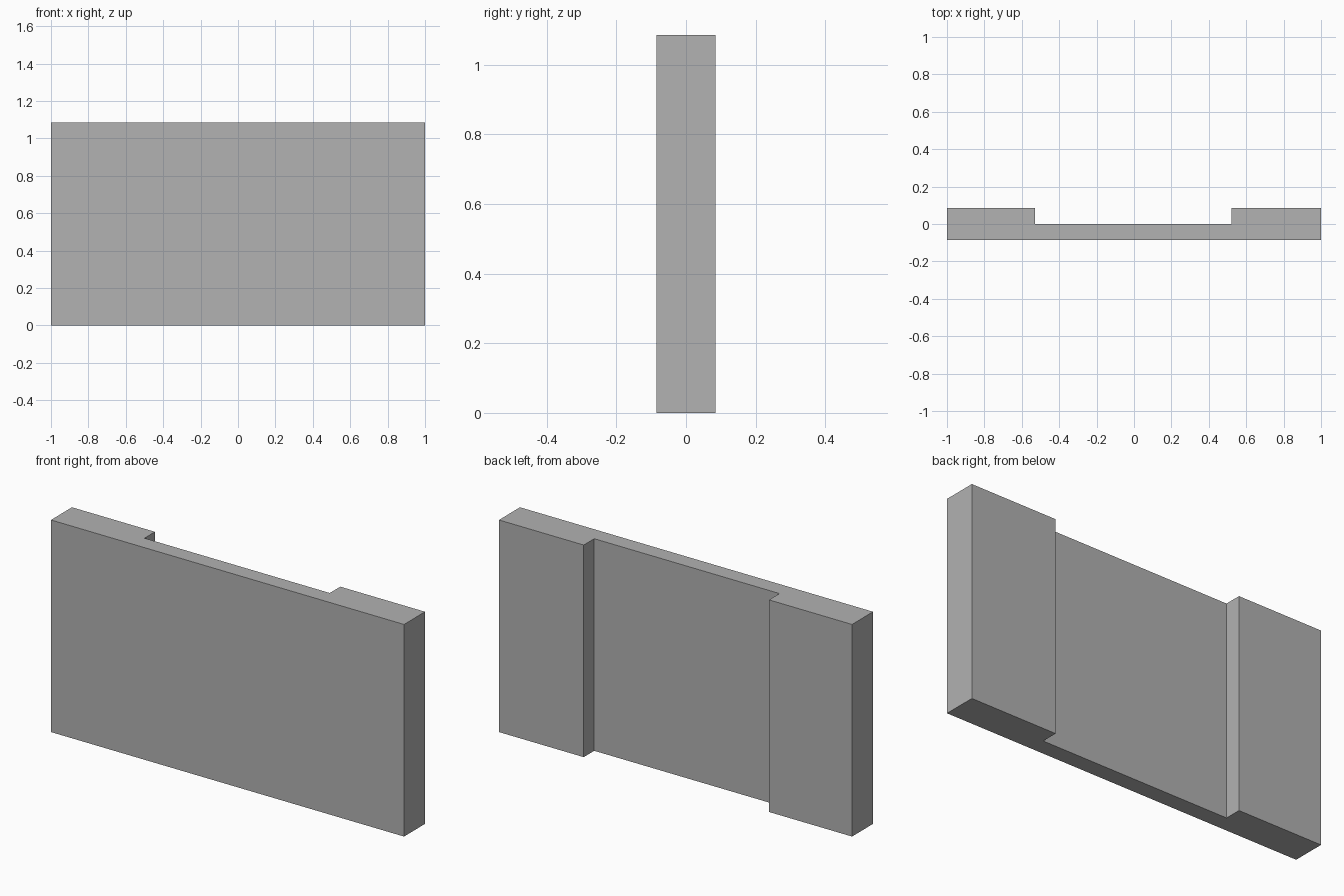
import bpy
import bmesh

cube = bpy.data.objects.get("Cube")
if cube:
    bpy.data.objects.remove(cube, do_unlink=True)

HEIGHT = 1.086
BACK = 0.085

# Plain grey material
grey = bpy.data.materials.new("plain_grey")
grey.use_nodes = True
color = (0.445, 0.445, 0.445, 1)
grey.diffuse_color = color
grey.node_tree.nodes["Principled BSDF"].inputs["Base Color"].default_value = color

# Plan outline of the panel, with a shallow recess in its back
outline = [(-1, -BACK), (1, -BACK), (1, BACK), (0.52, BACK),
           (0.52, 0), (-0.53, 0), (-0.53, BACK), (-1, BACK)]

# Extrude the outline to full height
bm = bmesh.new()
base = bm.faces.new([bm.verts.new((x, y, 0)) for x, y in outline])
top = bmesh.ops.extrude_face_region(bm, geom=[base], use_keep_orig=True)
top_verts = [g for g in top["geom"] if isinstance(g, bmesh.types.BMVert)]
bmesh.ops.translate(bm, verts=top_verts, vec=(0, 0, HEIGHT))
bmesh.ops.recalc_face_normals(bm, faces=bm.faces)

mesh = bpy.data.meshes.new("recessed_wall_panel")
bm.to_mesh(mesh)
bm.free()
mesh.materials.append(grey)
panel = bpy.data.objects.new("recessed_wall_panel", mesh)
bpy.context.collection.objects.link(panel)
